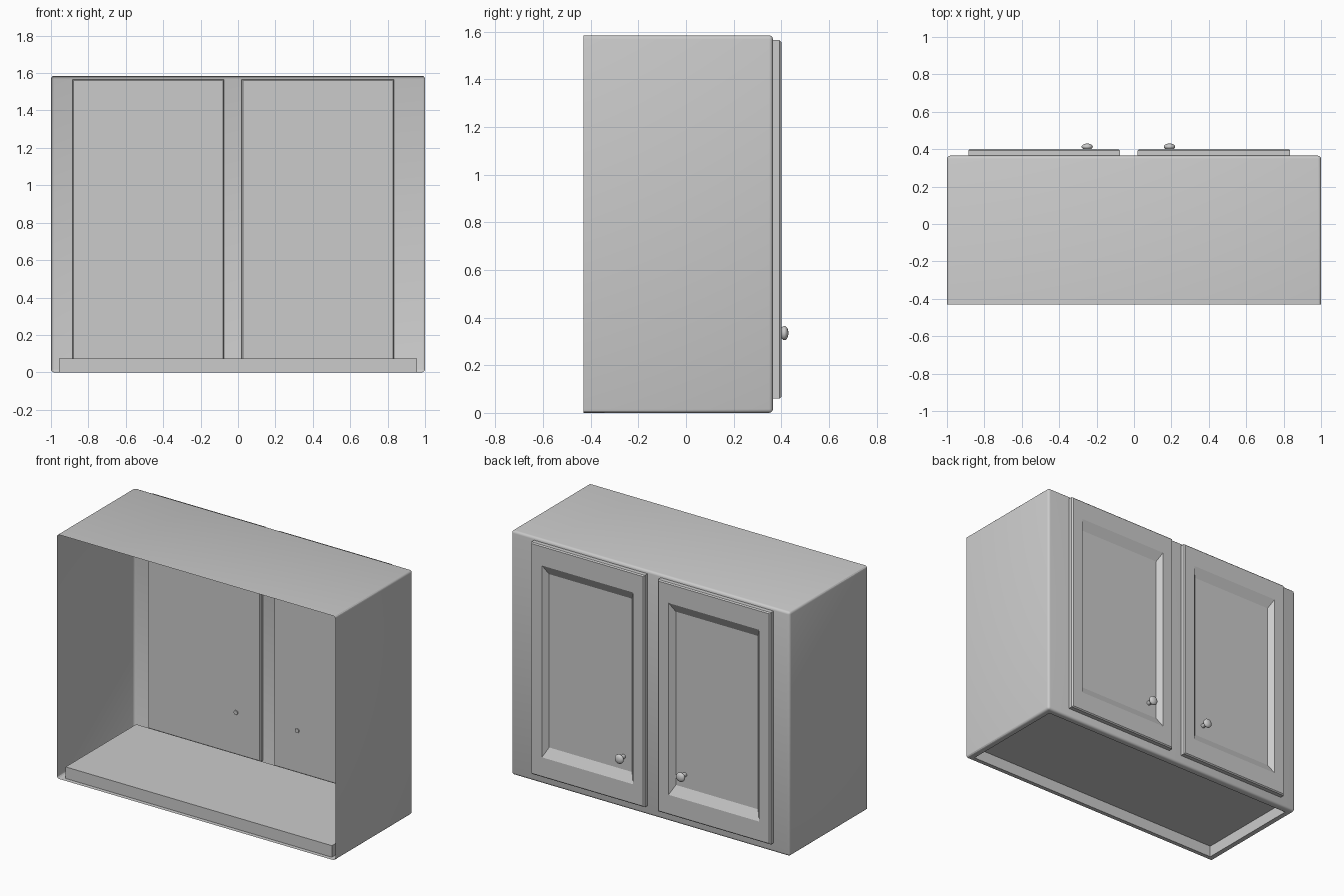
import bpy, bmesh, math
from mathutils import Matrix

if "Cube" in bpy.data.objects:
    bpy.data.objects.remove(bpy.data.objects["Cube"])


def finish(bm, name, angle=30):
    bmesh.ops.recalc_face_normals(bm, faces=bm.faces[:])
    mesh = bpy.data.meshes.new(name)
    bm.to_mesh(mesh)
    bm.free()
    ob = bpy.data.objects.new(name, mesh)
    bpy.context.collection.objects.link(ob)
    bpy.ops.object.select_all(action='DESELECT')
    ob.select_set(True)
    bpy.context.view_layer.objects.active = ob
    bpy.ops.object.shade_smooth_by_angle(angle=math.radians(angle))
    return ob


# Cabinet shell: thin rounded box, open on the -y side, raised floor
def make_shell():
    bm = bmesh.new()
    y0, y1, h = -0.43, 0.365, 1.585
    bmesh.ops.create_cube(bm, size=1, matrix=Matrix.Translation((0, (y0 + y1) / 2, h / 2))
                          @ Matrix.Diagonal((2, y1 - y0, h, 1)))
    edges = [e for e in bm.edges if any(v.co.y > 0 for v in e.verts)]
    bmesh.ops.bevel(bm, geom=edges, offset=0.016, segments=3, profile=0.5, affect='EDGES')
    back = [f for f in bm.faces if f.normal.y < -0.9]
    bmesh.ops.delete(bm, geom=back, context='FACES')
    bottom = [f for f in bm.faces if f.normal.z < -0.99]
    bmesh.ops.inset_region(bm, faces=bottom, thickness=0.039, use_boundary=True)
    # extrude the inset floor upward
    ext = bmesh.ops.extrude_discrete_faces(bm, faces=bottom)
    top = ext['faces'][0]
    for v in top.verts:
        v.co.z = 0.075
    return finish(bm, "cabinet_shell")


# Door: rectangular rings lofted front to back, with a recessed panel
def make_door(name, x0, x1, z0=0.06, z1=1.565):
    bm = bmesh.new()
    profile = [(0.006, 0.006, 0.338), (0, 0, 0.344), (0, 0, 0.393), (0.007, 0.007, 0.40),
               (0.08, 0.13, 0.40), (0.11, 0.19, 0.368)]
    rings = []
    for mx, mz, y in profile:
        rings.append([bm.verts.new(p) for p in (
            (x0 + mx, y, z0 + mz), (x1 - mx, y, z0 + mz),
            (x1 - mx, y, z1 - mz), (x0 + mx, y, z1 - mz))])
    for a, b in zip(rings, rings[1:]):
        for i in range(4):
            j = (i + 1) % 4
            bm.faces.new((a[i], a[j], b[j], b[i]))
    bm.faces.new(rings[0])
    bm.faces.new(rings[-1])
    return finish(bm, name, 20)


# Knob: stem through the door and a flattened ball
def make_knob(name, x, z=0.335):
    bm = bmesh.new()
    bmesh.ops.create_cone(bm, cap_ends=True, segments=20, radius1=0.014, radius2=0.014, depth=0.085,
                          matrix=Matrix.Translation((x, 0.3735, z)) @ Matrix.Rotation(math.pi / 2, 4, 'X'))
    bmesh.ops.create_uvsphere(bm, u_segments=24, v_segments=14, radius=0.03,
                              matrix=Matrix.Translation((x, 0.413, z)) @ Matrix.Diagonal((1, 0.57, 1, 1)))
    return finish(bm, name, 40)


make_shell()
for side, x0, x1, kx in (("left", -0.885, -0.075, -0.25), ("right", 0.02, 0.835, 0.19)):
    make_door(side + "_door", x0, x1)
    make_knob(side + "_knob", kx)
